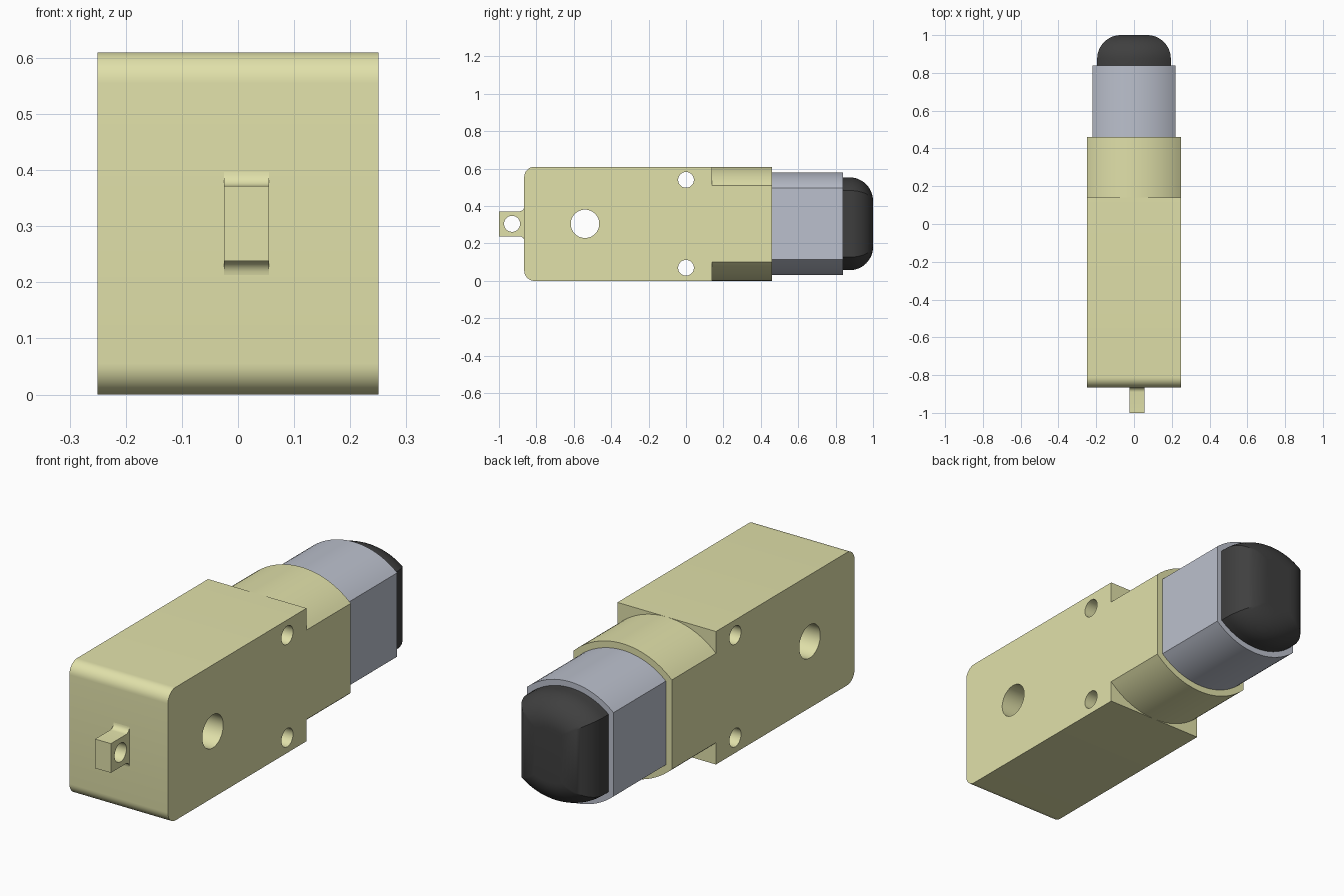
import bpy, bmesh
from math import sin, cos, pi, sqrt, asin, radians

if "Cube" in bpy.data.objects:
    bpy.data.objects.remove(bpy.data.objects["Cube"])

ZC = 0.305  # height of the motor axis


def material(name, rgb):
    m = bpy.data.materials.new(name)
    m.diffuse_color = (*rgb, 1)
    m.use_nodes = True
    m.node_tree.nodes["Principled BSDF"].inputs["Base Color"].default_value = m.diffuse_color
    return m


YELLOW = material("yellow_plastic", (0.75, 0.75, 0.40))
STEEL = material("steel", (0.50, 0.53, 0.61))
BLACK = material("black_plastic", (0.05, 0.05, 0.05))


def loft(name, rings, mat):
    """Skin a list of equal-length rings and cap both ends."""
    bm = bmesh.new()
    rows = [[bm.verts.new(p) for p in ring] for ring in rings]
    for a, b in zip(rows, rows[1:]):
        for i in range(len(a)):
            j = (i + 1) % len(a)
            bm.faces.new((a[i], a[j], b[j], b[i]))
    bm.faces.new(rows[0])
    bm.faces.new(rows[-1])
    bmesh.ops.recalc_face_normals(bm, faces=bm.faces)
    me = bpy.data.meshes.new(name)
    bm.to_mesh(me)
    bm.free()
    ob = bpy.data.objects.new(name, me)
    me.materials.append(mat)
    bpy.context.collection.objects.link(ob)
    return ob


def side_prism(name, yz, x0, x1, mat):
    return loft(name, [[(x, y, z) for y, z in yz] for x in (x0, x1)], mat)


def arc(cy, cz, r, a0, a1, n=10):
    return [(cy + r * cos(radians(a0 + (a1 - a0) * i / n)),
             cz + r * sin(radians(a0 + (a1 - a0) * i / n))) for i in range(n + 1)]


def barrel_ring(y, half_w, half_h, sag, inset=0.0, n=24):
    """Flat-sided section with arched top and bottom, offset inward by inset."""
    r = (half_w ** 2 + sag ** 2) / (2 * sag)
    c = half_h - r
    w, r = half_w - inset, r - inset
    a = asin(w / r)
    top = [(r * sin(a - 2 * a * i / n), c + r * cos(a - 2 * a * i / n)) for i in range(n + 1)]
    return [(x, y, ZC + z) for x, z in top] + [(-x, y, ZC - z) for x, z in top]


def drill(ob, holes):
    """Cut round holes along x, given as (y, z, radius)."""
    for y, z, r in holes:
        cutter = side_prism("cutter", arc(y, z, r, 0, 352.5, 47), -0.5, 0.5, ob.data.materials[0])
        cutter.hide_render = True
        mod = ob.modifiers.new("hole", "BOOLEAN")
        mod.object, mod.operation, mod.solver = cutter, "DIFFERENCE", "EXACT"
        bpy.context.view_layer.objects.active = ob
        bpy.ops.object.modifier_apply(modifier=mod.name)
        bpy.data.objects.remove(cutter)


# Gearbox housing with rounded front edges, axle hole and screw holes
R = 0.055
housing = side_prism("gearbox_housing",
                     [(0.14, 0), (0.14, 0.61)] + arc(-0.865 + R, 0.61 - R, R, 90, 180)
                     + arc(-0.865 + R, R, R, 180, 270), -0.25, 0.25, YELLOW)
drill(housing, [(-0.54, ZC, 0.076), (0, 0.54, 0.042), (0, 0.07, 0.042)])

# Mounting tab with fillets where it meets the housing
F = 0.025
upper = arc(-0.865 - F, 0.372 + F, F, 270, 360, 6)
lower = [(y, 2 * ZC - z) for y, z in reversed(upper)]
tab = side_prism("mounting_tab", [(-1, 0.372)] + upper + lower + [(-1, 0.238)],
                 -0.025, 0.055, YELLOW)
drill(tab, [(-0.93, ZC, 0.043)])

# Motor collar and motor can
collar = loft("motor_collar", [barrel_ring(y, 0.25, 0.305, 0.10) for y in (0.14, 0.46)], YELLOW)
can = loft("motor_can", [barrel_ring(y, 0.22, 0.275, 0.083) for y in (0.46, 0.84)], STEEL)

# Rounded end cap
E = 0.125
steps = [(0.84, 0)] + [(1 - E + E * sin(i * pi / 24), E * (1 - cos(i * pi / 24))) for i in range(13)]
cap = loft("end_cap", [barrel_ring(y, 0.195, 0.248, 0.07, d) for y, d in steps], BLACK)

for ob in (housing, tab, collar, can, cap):
    bpy.ops.object.select_all(action="DESELECT")
    ob.select_set(True)
    bpy.context.view_layer.objects.active = ob
    bpy.ops.object.shade_smooth_by_angle(angle=radians(30))
